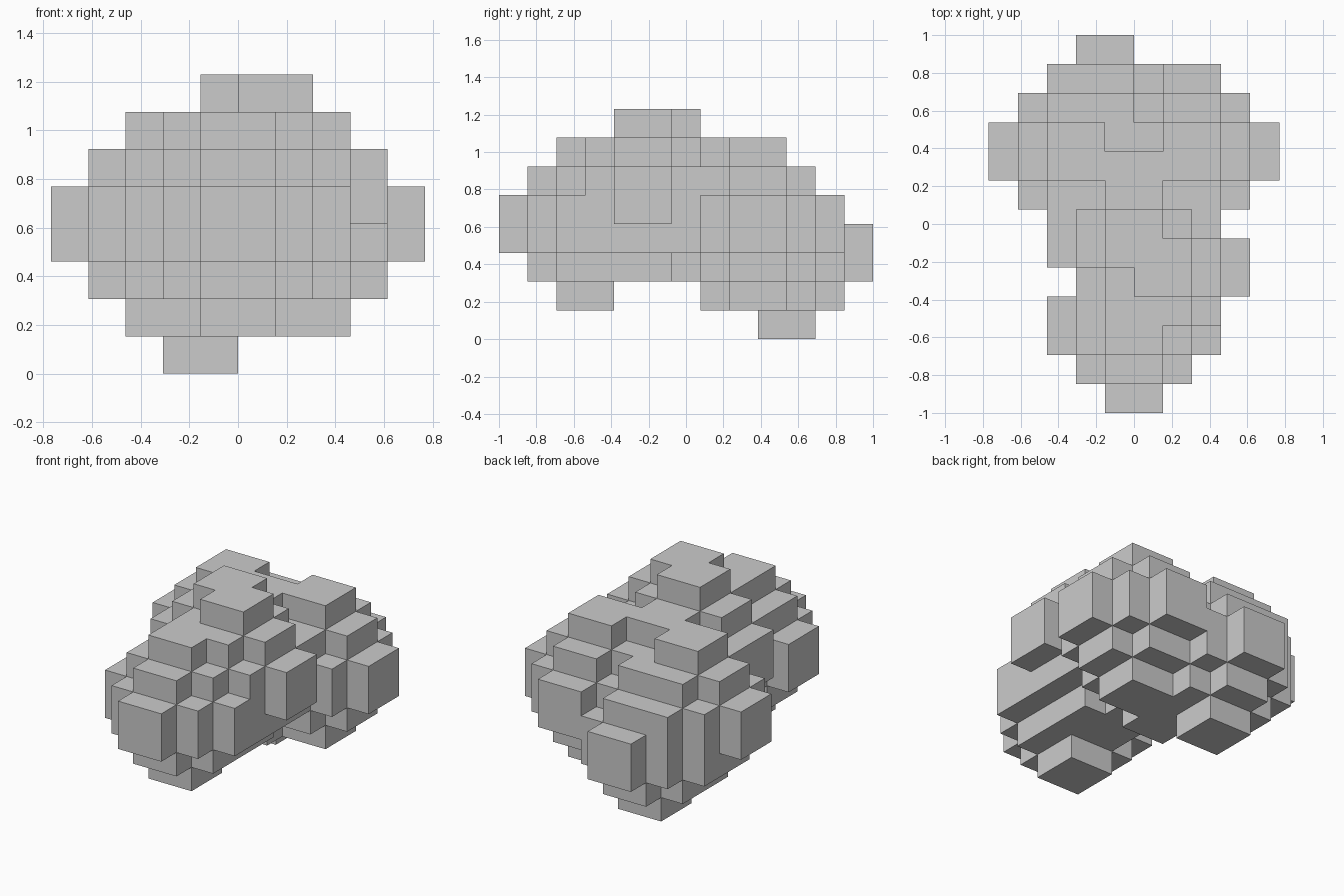
import bpy, bmesh
from mathutils import Vector
from itertools import product

if "Cube" in bpy.data.objects:
    bpy.data.objects.remove(bpy.data.objects["Cube"])

U = 2 / 13      # edge of one cube
R = 3           # radius of each stepped lobe, in cubes

# Lobe centres on the cube grid (x, y counted from the front, z)
LOBES = [
    (0, 3, 4),                # front lobe
    (1, 5, 5), (0, 6, 5),     # upper middle lobes
    (0, 8, 4),                # core behind the middle
    (2, 9, 4), (-2, 9, 4),    # right and left rear lobes
    (-1, 10, 3),              # low rear lobe
]

# Each lobe fills an octahedron of cubes; overlapping lobes share cubes
filled = set()
for cx, cy, cz in LOBES:
    for d in product(range(-R, R), repeat=3):
        if sum(abs(k + 0.5) for k in d) <= R + 0.5:
            filled.add((cx + d[0], cy + d[1], cz + d[2]))


def build_shell(name, cells):
    """Make one mesh from every cube side that faces empty space."""
    bm = bmesh.new()
    verts = {}

    def vert(p):
        if p not in verts:
            verts[p] = bm.verts.new(Vector((p[0], p[1] - 6.5, p[2])) * U)
        return verts[p]

    for cell in sorted(cells):
        for axis, side in product(range(3), (0, 1)):
            near = list(cell)
            near[axis] += 1 if side else -1
            if tuple(near) in cells:
                continue
            a, b = (axis + 1) % 3, (axis + 2) % 3
            ring = []
            for da, db in ((0, 0), (1, 0), (1, 1), (0, 1)):
                p = list(cell)
                p[axis] += side
                p[a] += da
                p[b] += db
                ring.append(vert(tuple(p)))
            bm.faces.new(ring if side else ring[::-1])

    mesh = bpy.data.meshes.new(name)
    bm.to_mesh(mesh)
    bm.free()
    obj = bpy.data.objects.new(name, mesh)
    bpy.context.collection.objects.link(obj)
    return obj


# Stepped clump
build_shell("stepped_clump", filled)
